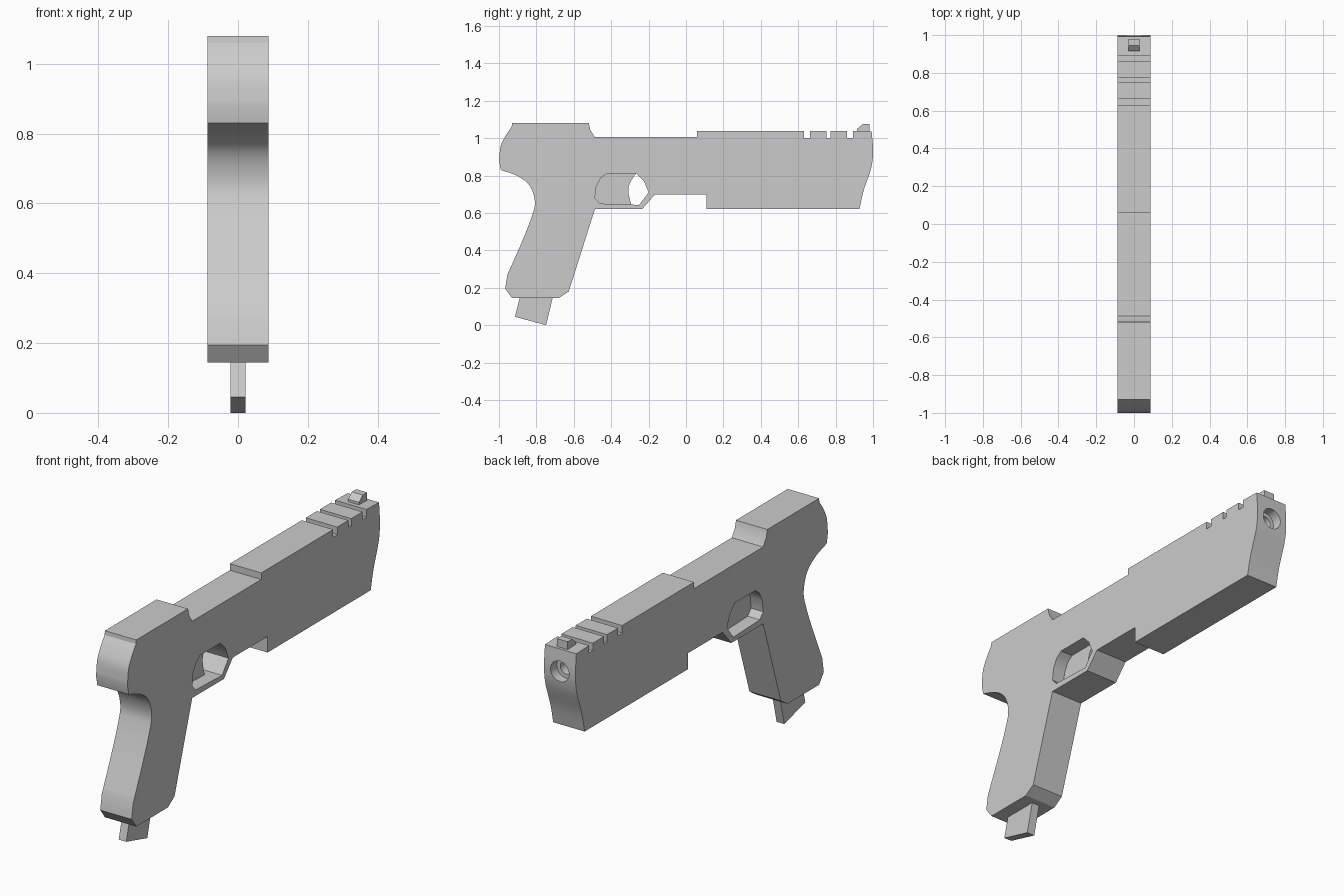
import bpy, bmesh, math
from mathutils import Vector

if "Cube" in bpy.data.objects:
    bpy.data.objects.remove(bpy.data.objects["Cube"])


def curve(pts, steps=5):
    """Catmull-Rom samples through a few (y, z) points."""
    p = [Vector(q) for q in pts]
    p = [2 * p[0] - p[1]] + p + [2 * p[-1] - p[-2]]
    out = []
    for i in range(1, len(p) - 2):
        a, b, c, d = p[i - 1:i + 3]
        for s in range(steps):
            t = s / steps
            out.append(0.5 * (2 * b + (c - a) * t + (2 * a - 5 * b + 4 * c - d) * t * t
                              + (3 * b - a - 3 * c + d) * t ** 3))
    return [tuple(v) for v in out] + [pts[-1]]


def plate(name, outline, half):
    """Extrude a side outline (y, z) across x, centred on x = 0."""
    bm = bmesh.new()
    face = bm.faces.new([bm.verts.new((-half, y, z)) for y, z in outline])
    ext = bmesh.ops.extrude_face_region(bm, geom=[face])
    bmesh.ops.translate(bm, vec=(2 * half, 0, 0),
                        verts=[e for e in ext["geom"] if isinstance(e, bmesh.types.BMVert)])
    bmesh.ops.recalc_face_normals(bm, faces=bm.faces)
    mesh = bpy.data.meshes.new(name)
    bm.to_mesh(mesh)
    bm.free()
    ob = bpy.data.objects.new(name, mesh)
    bpy.context.collection.objects.link(ob)
    return ob


def activate(ob):
    bpy.ops.object.select_all(action='DESELECT')
    ob.select_set(True)
    bpy.context.view_layer.objects.active = ob


def cut(ob, cutter):
    cutter.hide_render = True
    mod = ob.modifiers.new("cut", 'BOOLEAN')
    mod.operation = 'DIFFERENCE'
    mod.solver = 'EXACT'
    mod.object = cutter
    activate(ob)
    bpy.ops.object.modifier_apply(modifier=mod.name)
    bpy.data.objects.remove(cutter)


def bore(radius, y_start):
    bpy.ops.mesh.primitive_cylinder_add(vertices=16, radius=radius, depth=1.2 - y_start,
                                        location=(0, (1.2 + y_start) / 2, 0.925),
                                        rotation=(math.pi / 2, 0, 0))
    return bpy.context.object


HALF = 0.087

# Body outline: top edge with notches, front curve, underside, grip
top = [(-0.93, 1.08), (-0.52, 1.08), (-0.512, 1.045), (-0.487, 1.005), (0.06, 1.005), (0.06, 1.038)]
for y0, y1 in ((0.63, 0.662), (0.75, 0.773), (0.862, 0.893)):
    top += [(y0, 1.038), (y0, 1.0), (y1, 1.0), (y1, 1.038)]
front = curve([(0.993, 1.035), (1.0, 0.93), (0.99, 0.84), (0.95, 0.72), (0.927, 0.62)])
under = [(0.11, 0.62), (0.11, 0.70), (-0.165, 0.70), (-0.235, 0.62), (-0.487, 0.62),
         (-0.627, 0.18), (-0.68, 0.145), (-0.93, 0.145), (-0.967, 0.195)]
grip_back = curve([(-0.955, 0.27), (-0.88, 0.44), (-0.825, 0.58), (-0.808, 0.66),
                   (-0.835, 0.745), (-0.90, 0.797), (-0.99, 0.83)])
rear = curve([(-1.0, 0.88), (-0.99, 0.96), (-0.96, 1.02), (-0.932, 1.06)], 4)
body = plate("body", top + front + under + grip_back + rear, HALF)

# Trigger opening
opening = [(-0.425, 0.81), (-0.265, 0.81), (-0.225, 0.77), (-0.20, 0.71), (-0.25, 0.643),
           (-0.46, 0.65), (-0.487, 0.68), (-0.48, 0.74), (-0.457, 0.785)]
cut(body, plate("opening_cutter", opening, 0.3))

# Stepped muzzle recess
cut(body, bore(0.052, 0.95))
cut(body, bore(0.032, 0.85))
activate(body)
bpy.ops.object.shade_smooth_by_angle(angle=math.radians(25))

# Trigger, magazine and front sight
trigger_front = curve([(-0.265, 0.815), (-0.30, 0.76), (-0.308, 0.71), (-0.29, 0.635)], 4)
plate("trigger", [(-0.49, 0.815)] + trigger_front + [(-0.49, 0.635)], 0.02)
plate("magazine", [(-0.875, 0.20), (-0.915, 0.045), (-0.748, 0.0), (-0.70, 0.20)], 0.021)
plate("front_sight", [(0.915, 1.02), (0.915, 1.05), (0.945, 1.075), (0.98, 1.075), (0.98, 1.02)], 0.03)
